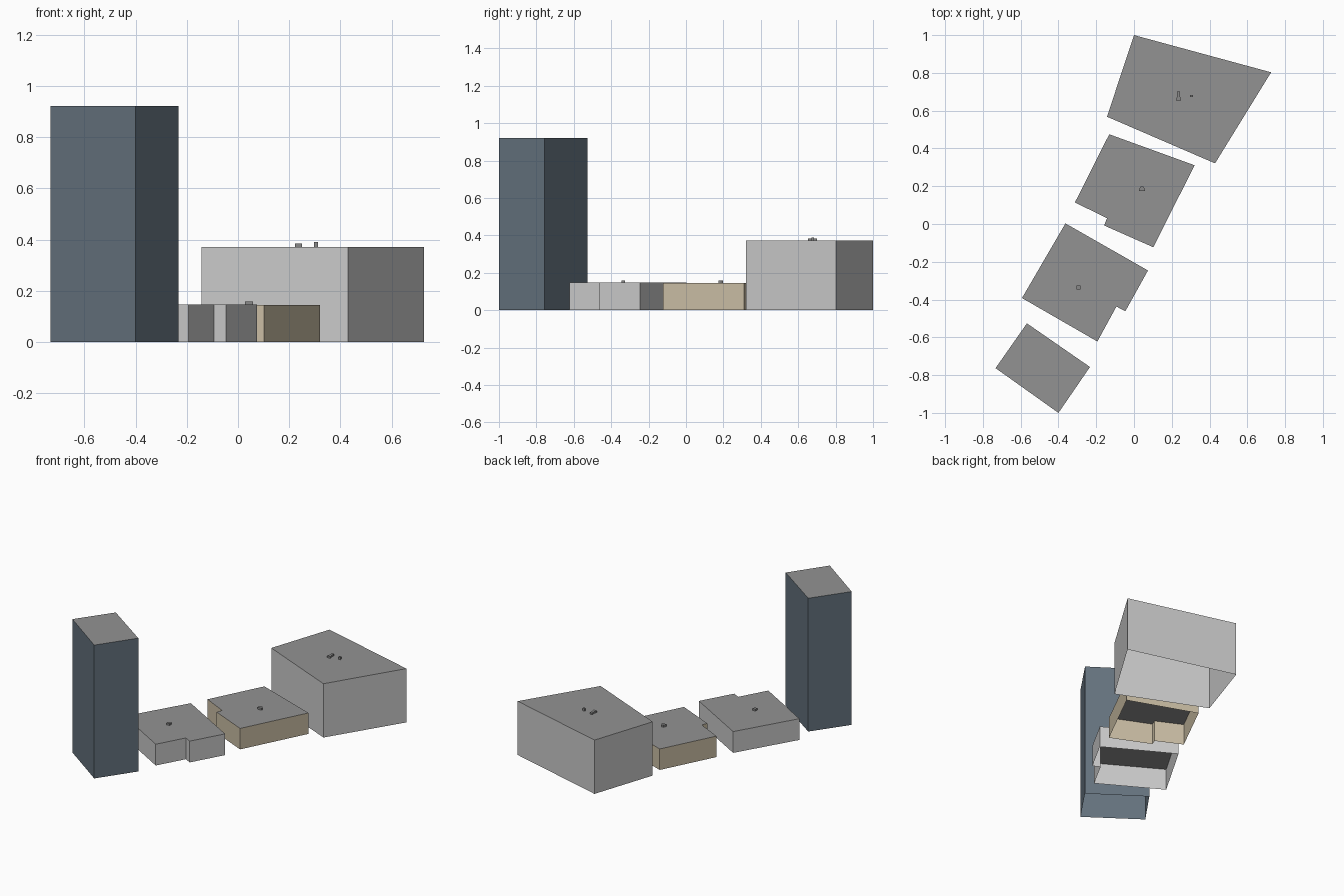
import bpy, bmesh

if "Cube" in bpy.data.objects:
    bpy.data.objects.remove(bpy.data.objects["Cube"])


def material(name, rgb):
    m = bpy.data.materials.new(name)
    m.diffuse_color = (*rgb, 1)
    m.use_nodes = True
    m.node_tree.nodes["Principled BSDF"].inputs["Base Color"].default_value = m.diffuse_color
    return m


roof_grey = material("roof_grey", (0.29, 0.29, 0.29))
unit_grey = material("unit_grey", (0.25, 0.25, 0.25))
light_grey = material("light_grey", (0.53, 0.53, 0.52))
tan = material("tan", (0.60, 0.52, 0.38))
slate_blue = material("slate_blue", (0.13, 0.17, 0.21))


def shell(name, outline, z0, z1, wall_mat, top_mat):
    """Extruded outline with walls and a flat top, open underneath."""
    area = sum(a[0] * b[1] - b[0] * a[1] for a, b in zip(outline, outline[1:] + outline[:1]))
    if area < 0:
        outline = outline[::-1]
    bm = bmesh.new()
    low = [bm.verts.new((x, y, z0)) for x, y in outline]
    high = [bm.verts.new((x, y, z1)) for x, y in outline]
    n = len(outline)
    for i in range(n):
        j = (i + 1) % n
        bm.faces.new((low[i], low[j], high[j], high[i]))
    bm.faces.new(high).material_index = 1
    mesh = bpy.data.meshes.new(name)
    bm.to_mesh(mesh)
    bm.free()
    mesh.materials.append(wall_mat)
    mesh.materials.append(top_mat)
    obj = bpy.data.objects.new(name, mesh)
    bpy.context.collection.objects.link(obj)
    return obj


def rect(x0, x1, y0, y1):
    return [(x0, y0), (x1, y0), (x1, y1), (x0, y1)]


# Buildings, front to back
shell("tower", [(-.567, -.526), (-.233, -.757), (-.40, -1.0), (-.733, -.763)],
      0, .922, slate_blue, roof_grey)
shell("low_grey_building",
      [(-.363, .003), (.074, -.246), (-.046, -.462), (-.093, -.437), (-.194, -.622), (-.593, -.392)],
      0, .147, light_grey, roof_grey)
shell("low_tan_building",
      [(-.131, .475), (.321, .311), (.102, -.123), (-.158, -.008), (-.143, .031), (-.313, .114)],
      0, .145, tan, roof_grey)
shell("large_grey_building", [(0, 1.0), (.726, .803), (.429, .321), (-.143, .568)],
      0, .372, light_grey, roof_grey)

# Small rooftop units
shell("grey_roof_unit", rect(-.304, -.282, -.346, -.325), .147, .160, unit_grey, unit_grey)
shell("tan_roof_unit",
      [(.027, .174), (.058, .174), (.058, .185), (.050, .198), (.034, .198), (.027, .185)],
      .145, .159, unit_grey, unit_grey)
shell("large_roof_unit",
      [(.222, .653), (.250, .653), (.244, .675), (.244, .701), (.228, .701), (.228, .675)],
      .372, .384, unit_grey, unit_grey)
shell("roof_vent", rect(.297, .312, .672, .684), .372, .390, unit_grey, unit_grey)
